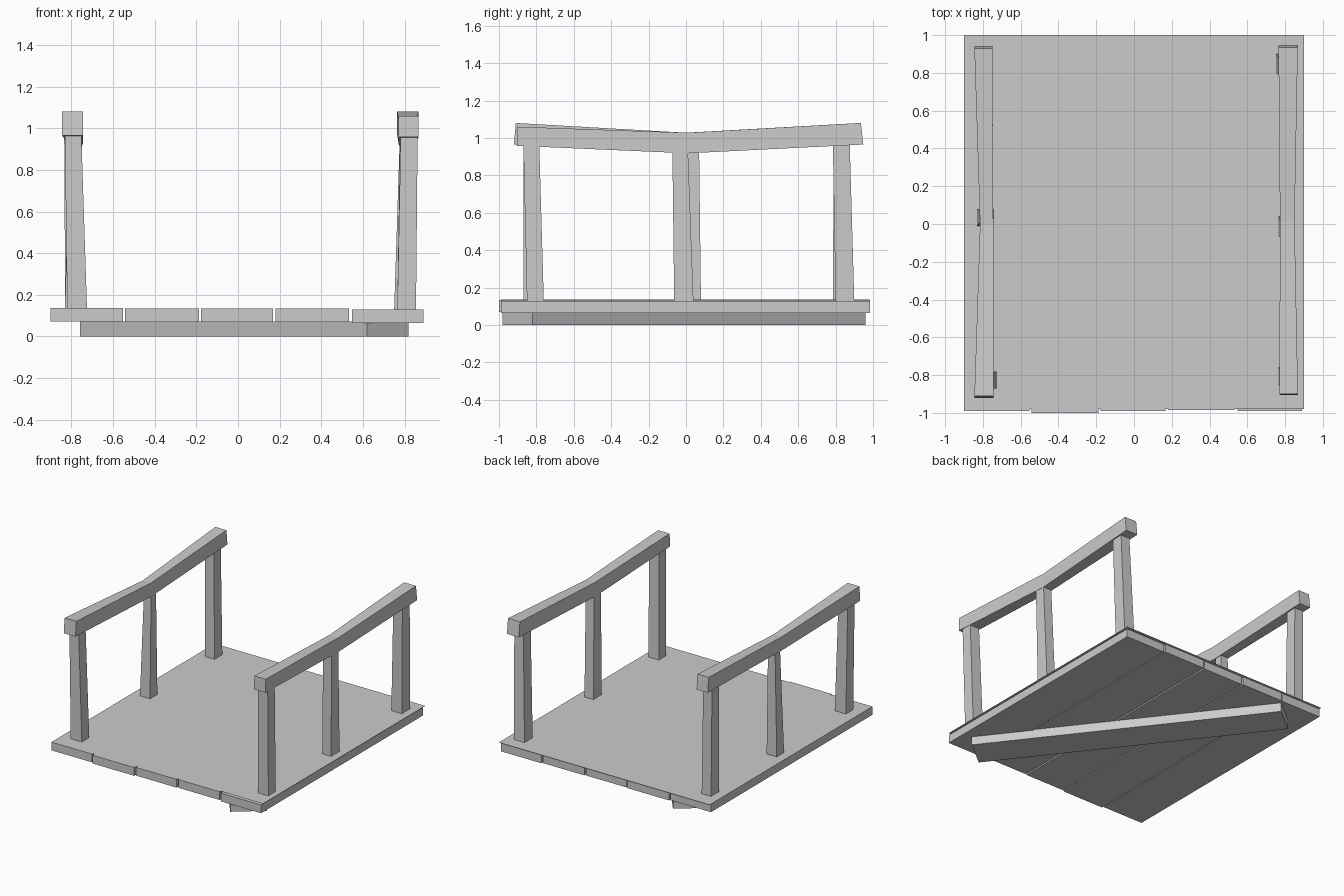
import bpy
import bmesh

cube = bpy.data.objects.get("Cube")
if cube:
    bpy.data.objects.remove(cube, do_unlink=True)

grey = bpy.data.materials.new("plain grey")
grey.use_nodes = True
colour = (0.6, 0.6, 0.6, 1)
grey.diffuse_color = colour
grey.node_tree.nodes["Principled BSDF"].inputs["Base Color"].default_value = colour


def add_object(name, bm):
    bmesh.ops.recalc_face_normals(bm, faces=bm.faces)
    mesh = bpy.data.meshes.new(name)
    bm.to_mesh(mesh)
    bm.free()
    mesh.materials.append(grey)
    obj = bpy.data.objects.new(name, mesh)
    bpy.context.collection.objects.link(obj)
    return obj


def loft(name, sections):
    """Join four-cornered sections into a closed beam."""
    bm = bmesh.new()
    rings = [[bm.verts.new(p) for p in s] for s in sections]
    for a, b in zip(rings, rings[1:]):
        for i in range(4):
            j = (i + 1) % 4
            bm.faces.new((a[i], a[j], b[j], b[i]))
    bm.faces.new(rings[0])
    bm.faces.new(rings[-1])
    return add_object(name, bm)


def flat_rect(x0, x1, y0, y1, z):
    return [(x0, y0, z), (x1, y0, z), (x1, y1, z), (x0, y1, z)]


def post(name, bottom, top, height):
    loft(name, [flat_rect(*bottom, 0.12), flat_rect(*top, height)])


def rail_section(x0, x1, y_low, y_high, z0, z1):
    return [(x0, y_low, z0), (x1, y_low, z0), (x1, y_high, z1), (x0, y_high, z1)]


# Deck planks: x range, front end, back end, underside
planks = [
    (-0.90, -0.553, -0.99, 0.98, 0.072),
    (-0.543, -0.187, -1.0, 0.985, 0.07),
    (-0.177, 0.168, -0.99, 0.98, 0.07),
    (0.18, 0.533, -0.985, 0.985, 0.07),
    (0.547, 0.89, -0.99, 0.985, 0.065),
]
for i, (x0, x1, y0, y1, z) in enumerate(planks):
    loft(f"plank_{i + 1}", [flat_rect(x0, x1, y0, y1, z),
                            flat_rect(x0, x1, y0, y1, z + 0.064)])

# Thin deck surface
bm = bmesh.new()
bm.faces.new([bm.verts.new(p) for p in flat_rect(-0.9, 0.9, -0.98, 1.0, 0.137)])
add_object("deck_surface", bm)

# Diagonal brace under the deck
corners = [(0.62, -0.98), (0.82, -0.82), (-0.56, 0.96), (-0.76, 0.80)]
loft("diagonal_brace", [[(x, y, z) for x, y in corners] for z in (0, 0.071)])

# Leaning posts
post("right_front_post", (-0.82, -0.725, -0.87, -0.78),
     (-0.832, -0.753, -0.87, -0.785), 0.98)
post("right_middle_post", (-0.832, -0.745, -0.01, 0.08),
     (-0.81, -0.75, 0.01, 0.07), 0.95)
post("right_back_post", (-0.83, -0.75, 0.785, 0.88),
     (-0.835, -0.76, 0.79, 0.875), 0.98)
post("left_front_post", (0.765, 0.855, -0.85, -0.76),
     (0.782, 0.863, -0.87, -0.785), 0.98)
post("left_middle_post", (0.765, 0.84, -0.063, 0.04),
     (0.778, 0.85, -0.073, 0.01), 0.95)
post("left_back_post", (0.75, 0.84, 0.80, 0.90),
     (0.778, 0.855, 0.785, 0.875), 0.98)

# Sagging handrails
loft("right_handrail", [
    rail_section(-0.845, -0.745, -0.92, -0.91, 0.965, 1.08),
    rail_section(-0.815, -0.745, 0, 0, 0.922, 1.028),
    rail_section(-0.845, -0.75, 0.942, 0.93, 0.965, 1.08),
])
loft("left_handrail", [
    rail_section(0.77, 0.868, -0.905, -0.90, 0.958, 1.06),
    rail_section(0.773, 0.85, 0.01, 0.01, 0.918, 1.028),
    rail_section(0.765, 0.867, 0.948, 0.935, 0.965, 1.08),
])
